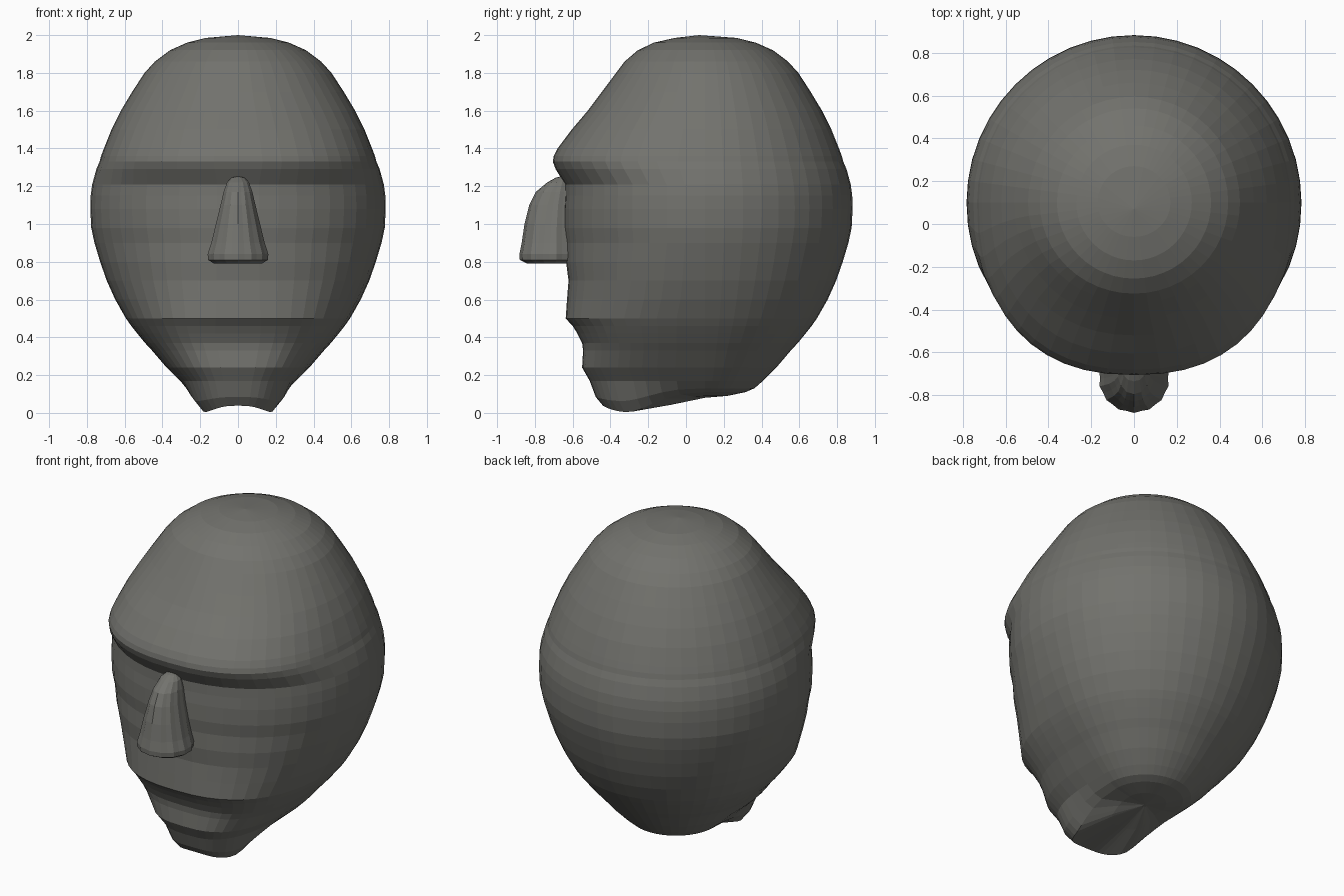
import bpy, bmesh, math

if "Cube" in bpy.data.objects:
    bpy.data.objects.remove(bpy.data.objects["Cube"])

grey = bpy.data.materials.new("stone grey")
grey.diffuse_color = (0.17, 0.17, 0.155, 1)
grey.use_nodes = True
grey.node_tree.nodes["Principled BSDF"].inputs["Base Color"].default_value = grey.diffuse_color


def skin_rings(name, rings, top, bottom):
    """Join a stack of rings (top to bottom) into a closed shell with pole points."""
    bm = bmesh.new()
    loops = [[bm.verts.new(p) for p in ring] for ring in rings]
    n = len(loops[0])
    for a, b in zip(loops, loops[1:]):
        for i in range(n):
            j = (i + 1) % n
            bm.faces.new((a[i], a[j], b[j], b[i]))
    for pole, loop in ((top, loops[0]), (bottom, loops[-1])):
        v = bm.verts.new(pole)
        for i in range(n):
            bm.faces.new((v, loop[i], loop[(i + 1) % n]))
    bmesh.ops.recalc_face_normals(bm, faces=bm.faces)
    mesh = bpy.data.meshes.new(name)
    bm.to_mesh(mesh)
    bm.free()
    mesh.materials.append(grey)
    obj = bpy.data.objects.new(name, mesh)
    bpy.context.collection.objects.link(obj)
    return obj


# Head: round skull about y = 0.1, front half stretched to the face profile
# each row: height, skull radius, face y, chin drop
CENTRE_Y = 0.1
upper = [(1.985, .17, -.06), (1.96, .27, -.17), (1.92, .36, -.255), (1.86, .44, -.325),
         (1.8, .495, -.37), (1.7, .56, -.445), (1.6, .62, -.52), (1.5, .67, -.605),
         (1.4, .71, -.68), (1.36, .725, -.70), (1.33, .733, -.705), (1.29, .75, -.69),
         (1.21, .772, -.64), (1.15, .78, -.64), (1.08, .782, -.645), (.98, .777, -.645),
         (.9, .76, -.635), (.8, .73, -.635), (.7, .695, -.622), (.6, .65, -.63),
         (.5, .593, -.637), (.46, .565, -.60), (.42, .533, -.575), (.37, .492, -.55),
         (.33, .455, -.545), (.24, .378, -.55), (.17, .308, -.51)]
chin = [(.13, .262, -.478, .07), (.11, .215, -.44, .11), (.09, .12, -.15, .05)]

# how square the front of the cross-section is at each height
squareness = [(2, 2), (1.75, 2), (1.45, 2.3), (1.33, 2.35), (1.21, 2.1), (.9, 2.08),
              (.6, 2.35), (.4, 2.75), (.2, 2.9), (0, 2.9)]


def square_at(z):
    for (z1, s1), (z0, s0) in zip(squareness, squareness[1:]):
        if z >= z0:
            return s0 + (s1 - s0) * (z - z0) / (z1 - z0)


def head_ring(z, radius, face_y, drop=0.0, sides=48):
    power = 2 / square_at(z)
    ring = []
    for i in range(sides):
        a = 2 * math.pi * i / sides
        s, c = math.sin(a), math.cos(a)         # c = 1 points to the front
        if c > 1e-6:
            x = math.copysign(abs(s) ** power, s) * radius
            y = CENTRE_Y - (CENTRE_Y - face_y) * c ** power
            t = min(1, c / 0.7)
            lower = drop * t * t * (3 - 2 * t) * (1 - 0.35 * c ** 6)
        else:
            x, y, lower = s * radius, CENTRE_Y - c * radius, 0
        ring.append((x, y, z - lower))
    return ring


skin_rings("head", [head_ring(*row) for row in upper + chin],
           (0, 0.07, 2.0), (0, CENTRE_Y, 0.08))

# Nose: tapered, lightly fluted cone; rows are height, half width, centre y, depth
nose_rows = [(1.245, .035, -.655, .035), (1.22, .06, -.67, .065), (1.17, .078, -.69, .105),
             (1.1, .095, -.705, .125), (1.0, .12, -.715, .14), (.9, .145, -.72, .15),
             (.84, .165, -.722, .16), (.81, .162, -.722, .158), (.79, .13, -.72, .12)]


def nose_ring(z, w, cy, d, sides=28):
    ring = []
    for i in range(sides):
        a = 2 * math.pi * i / sides
        k = 1 - 0.035 * (i % 2)
        ring.append((w * k * math.sin(a), cy - d * k * math.cos(a), z))
    return ring


skin_rings("nose", [nose_ring(*row) for row in nose_rows],
           (0, -.65, 1.255), (0, -.72, .795))
